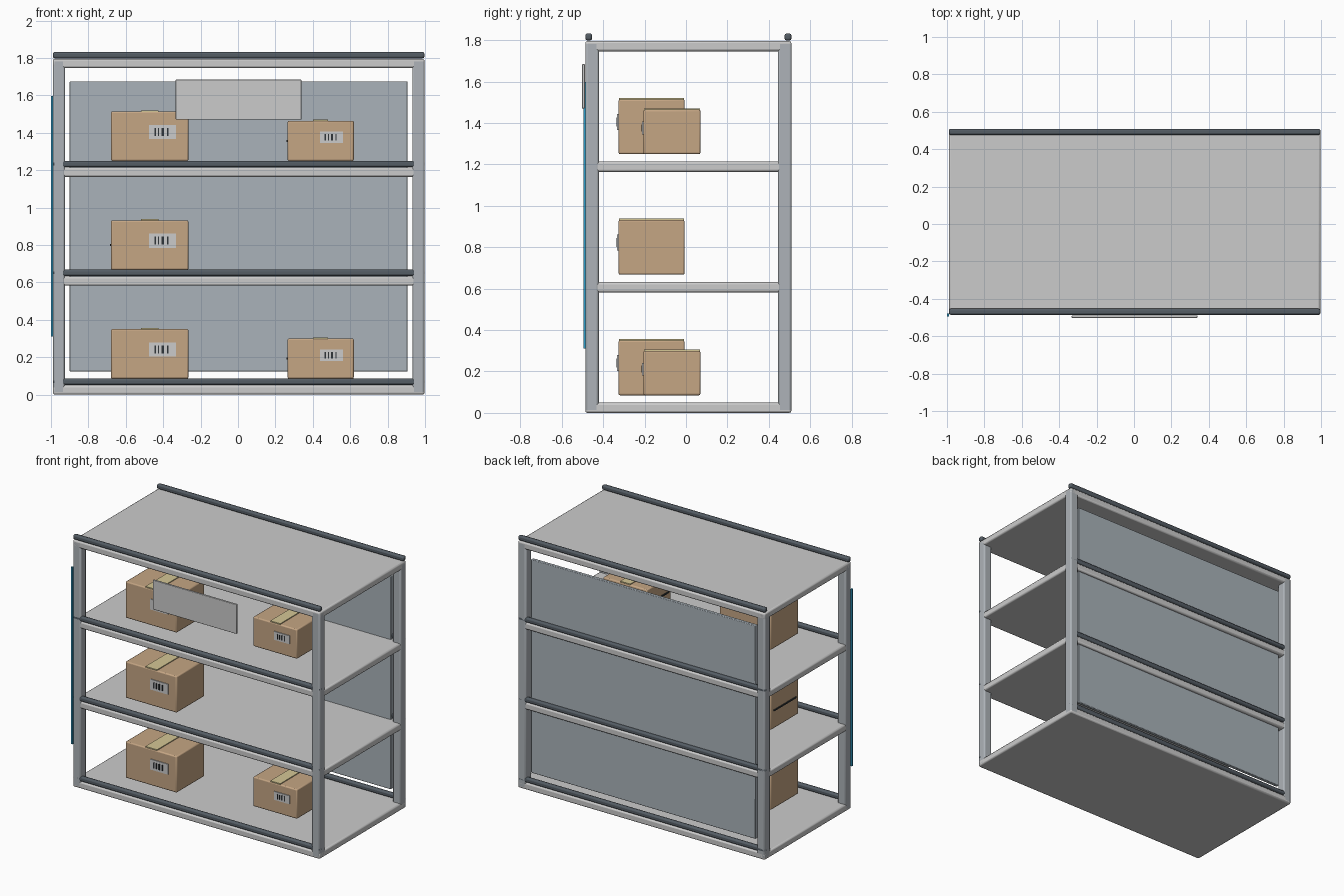
import bpy

if "Cube" in bpy.data.objects:
    bpy.data.objects.remove(bpy.data.objects["Cube"])


def material(name, r, g, b):
    m = bpy.data.materials.new(name)
    m.diffuse_color = (r, g, b, 1)
    m.use_nodes = True
    m.node_tree.nodes["Principled BSDF"].inputs["Base Color"].default_value = m.diffuse_color
    return m


STEEL = material("steel", 0.42, 0.45, 0.48)
DARK = material("dark_trim", 0.09, 0.11, 0.13)
PANEL = material("back_panel", 0.40, 0.45, 0.49)
CARD = material("cardboard", 0.56, 0.38, 0.23)
TAPE = material("tape", 0.66, 0.57, 0.30)
PAPER = material("paper", 0.68, 0.69, 0.66)
INK = material("ink", 0.03, 0.035, 0.04)
BLUE = material("blue", 0.03, 0.35, 0.60)


def block(name, x, y, z, mat=None, bevel=0.0, segments=2):
    """Box given by (min, max) on each axis, with optional rounded edges."""
    bpy.ops.mesh.primitive_cube_add(
        size=1, location=[(a + b) / 2 for a, b in (x, y, z)])
    ob = bpy.context.object
    ob.name = name
    ob.scale = [b - a for a, b in (x, y, z)]
    bpy.ops.object.transform_apply(location=False, rotation=False, scale=True)
    if mat:
        ob.data.materials.append(mat)
    if bevel:
        mod = ob.modifiers.new("bevel", 'BEVEL')
        mod.width = bevel
        mod.segments = segments
        bpy.ops.object.shade_smooth_by_angle()
    return ob


X0, X1 = -0.99, 0.997        # frame extents
Y0, Y1 = -0.486, 0.509
STEP = 0.582                 # shelf spacing
POST = 0.065

# Corner posts
for sx, x in (("left", (X0, X0 + POST)), ("right", (X1 - POST, X1))):
    for sy, y in (("front", (Y0, Y0 + POST)), ("back", (Y1 - POST, Y1))):
        block(f"{sy}_{sx}_post", x, y, (0.005, 1.79), STEEL, 0.01)

# Shelf decks with dark rails along front and back edges
for i in range(4):
    z = i * STEP
    e = 0.002 if i in (1, 2) else 0.0
    block(f"deck_{i + 1}", (X0 + e, X1 - e), (Y0 + e, Y1 - e),
          (z, z + 0.049), None, 0.01)
    for side, y in (("front", (Y0, Y0 + 0.033)), ("back", (Y1 - 0.033, Y1))):
        block(f"{side}_rail_{i + 1}", (X0, X1), y,
              (z + 0.052, z + 0.086), DARK, 0.01)

# Back panel, sign plate and blue side strip
block("back_panel", (-0.90, 0.907), (0.462, 0.487), (0.123, 1.675), PANEL, 0.004)
block("sign_plate", (-0.333, 0.339), (-0.502, -0.488), (1.47, 1.684), PAPER, 0.003)
block("side_strip", (-1.0, -0.988), (-0.494, -0.479), (0.31, 1.597), BLUE)


def carton(name, x, y, z, seam):
    """Cardboard box with top tape, front label and barcode bars."""
    w, d, h = x[1] - x[0], y[1] - y[0], z[1] - z[0]
    cx = (x[0] + x[1]) / 2
    block(f"{name}_box", x, y, z, CARD, 0.008)
    block(f"{name}_tape", (cx - w * 0.113, cx + w * 0.113),
          (y[0] + 0.003, y[1] - 0.003), (z[1] - 0.003, z[1] + 0.006), TAPE)
    # label
    lx, lw = x[0] + w * 0.49, w * 0.35
    lz, lh = z[0] + h * 0.445, h * 0.285
    block(f"{name}_label", (lx, lx + lw), (y[0] - 0.006, y[0] + 0.003),
          (lz, lz + lh), PAPER)
    # barcode
    for k, (a, b) in enumerate(((0.2, 0.26), (0.34, 0.38), (0.47, 0.56), (0.66, 0.72))):
        block(f"{name}_bar_{k + 1}", (lx + lw * a, lx + lw * b),
              (y[0] - 0.01, y[0] - 0.003),
              (lz + lh * 0.22, lz + lh * 0.78), INK)
    # dark seam on the left side
    if seam:
        sz = z[0] + h * 0.5
        block(f"{name}_seam", (x[0] - 0.006, x[0] + 0.003),
              (y[0] + d * 0.1, y[1] - d * 0.1), (sz - 0.005, sz + 0.005), INK)


# Cartons: large on every level, small on the bottom and top levels
for i in range(3):
    z = 0.085 + i * STEP
    carton(f"large_carton_{i + 1}", (-0.679, -0.265), (-0.326, -0.007),
           (z, z + 0.265), i == 1)
    if i != 1:
        carton(f"small_carton_{i + 1}", (0.265, 0.619), (-0.206, 0.07),
               (z, z + 0.215), True)
